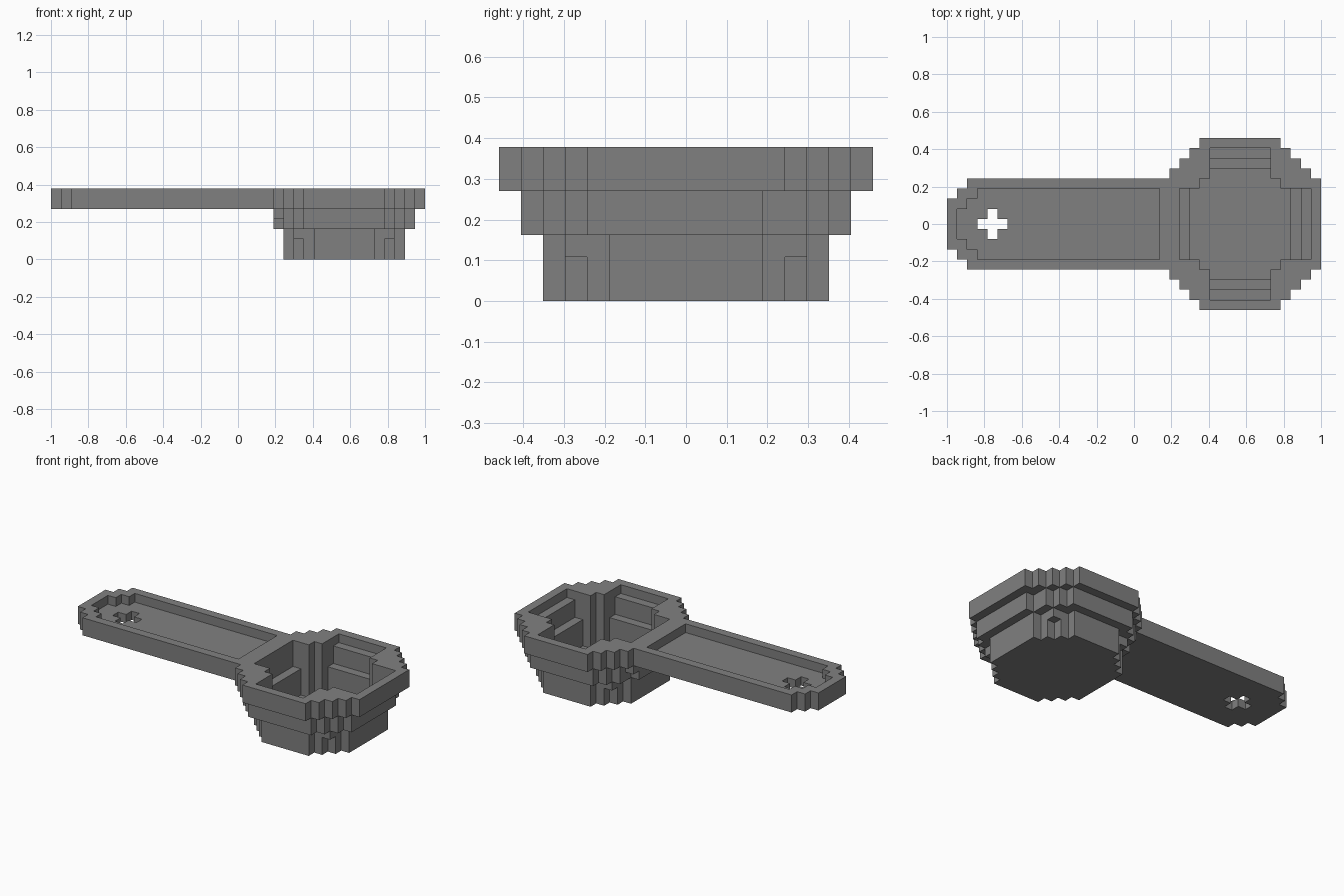
import bpy
import bmesh
from mathutils import Vector

old = bpy.data.objects.get("Cube")
if old:
    bpy.data.objects.remove(old, do_unlink=True)

U = 2 / 37  # edge length of one block

grey = bpy.data.materials.new("mid grey")
grey.use_nodes = True
colour = (0.216, 0.216, 0.216, 1)
grey.diffuse_color = colour
grey.node_tree.nodes["Principled BSDF"].inputs["Base Color"].default_value = colour


def box(x0, x1, half, z0, z1):
    """Blocks from x0 to x1, z0 to z1 and up to `half` rows either side of the middle."""
    return {(x, y, z) for x in range(x0, x1)
            for y in range(-half, half + 1) for z in range(z0, z1)}


def stepped(x0, x1, half, steps, z0, z1):
    """Stepped octagon: each step is one block wider and one row shallower."""
    blocks = set()
    for s in range(steps):
        blocks |= box(x0 - s, x1 + s, half - s, z0, z1)
    return blocks


# Bowl: three stacked tiers, widest on top
bowl = stepped(25, 33, 8, 5, 5, 7)
bowl |= stepped(25, 33, 7, 4, 3, 5)
bowl |= stepped(26, 32, 6, 4, 0, 3)
bowl |= box(24, 34, 5, 2, 3)
bowl -= {(35, 4, 3), (35, 4, 4), (22, 4, 3), (22, -4, 3)}

# Cavity: same stepped corners all the way down, sides widen per tier
for left, right, half, floor in ((24, 34, 5, 1), (23, 35, 6, 4), (23, 36, 7, 6)):
    bowl -= box(left, right, 3, floor, 7)
    bowl -= box(25, 33, 4, floor, 7)
    bowl -= box(26, 32, half, floor, 7)

# Handle: rounded end, shallow tray and a plus-shaped hanging hole
handle = box(0, 22, 2, 5, 7) | box(1, 22, 3, 5, 7) | box(2, 22, 4, 5, 7)
handle -= box(1, 22, 1, 6, 7) | box(2, 22, 2, 6, 7) | box(3, 22, 3, 6, 7)
handle -= box(3, 6, 0, 5, 7) | box(4, 5, 1, 5, 7)
handle -= bowl

solid = bowl | handle


def build(name, blocks):
    """Make the outer skin of the blocks and merge flat areas."""
    bm = bmesh.new()
    for block in blocks:
        centre = Vector(block) + Vector((0.5, 0, 0.5))
        for axis in range(3):
            for sign in (-1, 1):
                near = list(block)
                near[axis] += sign
                if tuple(near) in solid:
                    continue
                n, a, b = Vector(), Vector(), Vector()
                n[axis] = sign / 2
                a[(axis + 1) % 3] = sign / 2
                b[(axis + 2) % 3] = 0.5
                corners = [centre + n + p for p in (-a - b, a - b, a + b, b - a)]
                bm.faces.new([bm.verts.new((c - Vector((18.5, 0, 0))) * U) for c in corners])
    bmesh.ops.remove_doubles(bm, verts=bm.verts, dist=U / 100)
    bmesh.ops.dissolve_limit(bm, angle_limit=0.01, verts=bm.verts, edges=bm.edges)
    mesh = bpy.data.meshes.new(name)
    bm.to_mesh(mesh)
    bm.free()
    mesh.materials.append(grey)
    bpy.context.collection.objects.link(bpy.data.objects.new(name, mesh))


build("bowl", bowl)
build("handle", handle)
